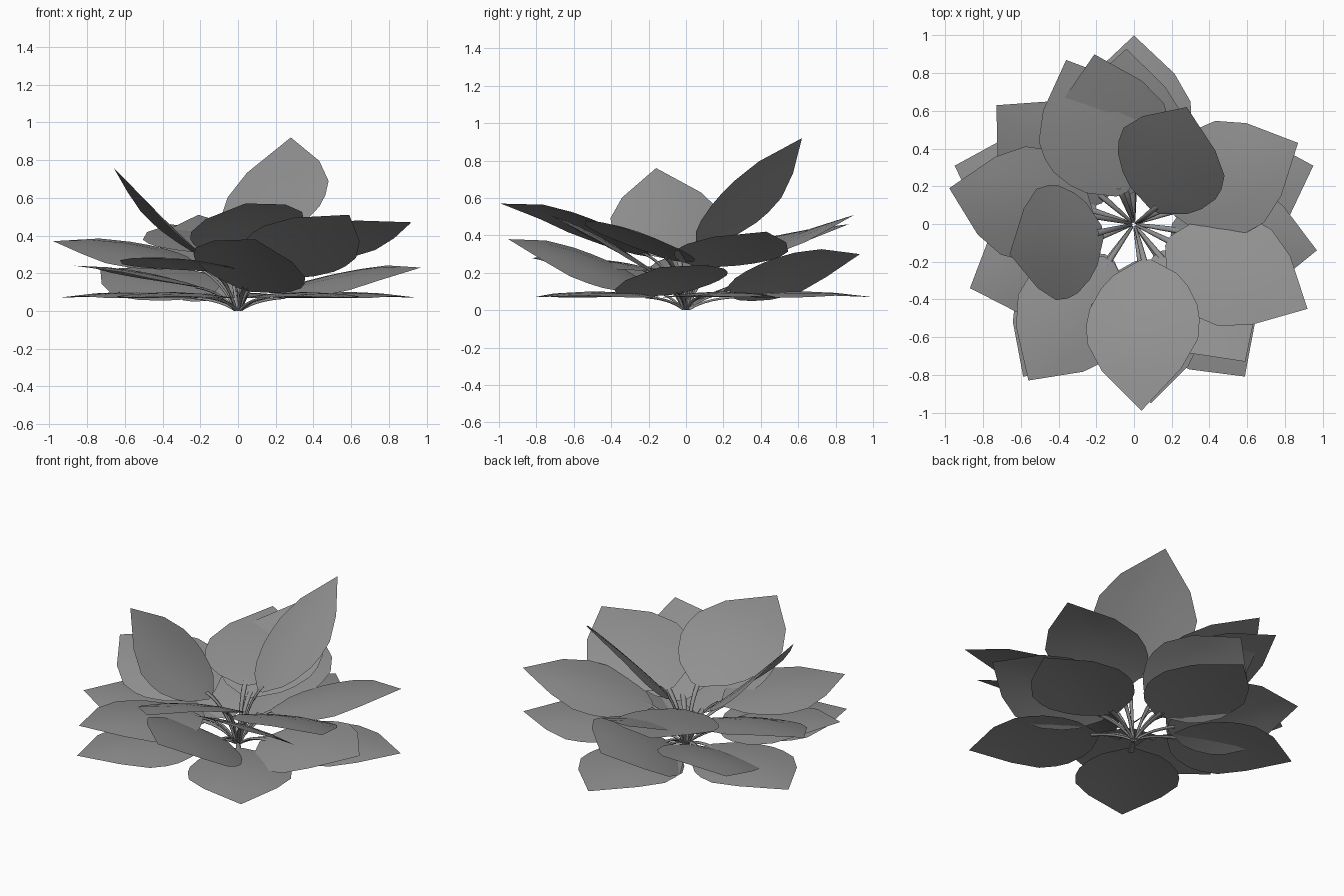
import bpy, math
from mathutils import Vector, Matrix

cube = bpy.data.objects.get("Cube")
if cube:
    bpy.data.objects.remove(cube, do_unlink=True)

leaf_grey = bpy.data.materials.new("leaf grey")
leaf_grey.use_nodes = True
GREY = (0.28, 0.28, 0.28, 1)
leaf_grey.diffuse_color = GREY
leaf_grey.node_tree.nodes["Principled BSDF"].inputs["Base Color"].default_value = GREY

# half outline of a leaf: distance along the leaf, half width
OUTLINE = [(0, .03), (.1, .17), (.19, .235), (.32, .29), (.42, .305),
           (.55, .3), (.74, .215)]
COLUMNS = (-1, -.5, 0, .5, 1)


def finish(name, verts, faces):
    mesh = bpy.data.meshes.new(name)
    mesh.from_pydata(verts, [], faces)
    mesh.materials.append(leaf_grey)
    mesh.update()
    mesh.shade_smooth()
    obj = bpy.data.objects.new(name, mesh)
    bpy.context.collection.objects.link(obj)


def blade(name, base, tip, roll, arch):
    """Bowed leaf from base to tip, rolled about its own length."""
    along = tip - base
    u = along.normalized()
    side = Vector((0, 0, 1)).cross(u).normalized()
    side = Matrix.Rotation(math.radians(roll), 3, u) @ side
    up = u.cross(side)
    verts, faces = [], []
    for t, w in OUTLINE:
        for c in COLUMNS:
            lift = arch * 4 * t * (1 - t) - .03 * (c * w / .3) ** 2
            verts.append(base + along * t + side * c * w + up * lift)
    verts.append(tip)
    n = len(COLUMNS)
    rows = len(OUTLINE)
    for r in range(rows - 1):
        for c in range(n - 1):
            a = r * n + c
            faces.append((a, a + n, a + n + 1, a + 1))
    last = (rows - 1) * n
    faces += [(last + c, rows * n, last + c + 1) for c in range(n - 1)]
    finish(name, verts, faces)


def stalk(name, base, tip):
    """Curved flattened stalk from the root to the leaf base."""
    out = (tip - base).normalized()
    root = Vector((base.x * .08, base.y * .08, .005))
    bend = Vector((base.x * .45, base.y * .45, base.z * .85))
    end = base + out * .04
    steps, sides = 7, 6
    across = Vector((-base.y, base.x, 0)).normalized()
    verts, faces = [], []
    for i in range(steps + 1):
        t = i / steps
        p = root * (1 - t) ** 2 + bend * 2 * t * (1 - t) + end * t * t
        d = ((bend - root) * (1 - t) + (end - bend) * t).normalized()
        n = d.cross(across)
        for k in range(sides):
            a = k * math.tau / sides
            verts.append(p + across * math.cos(a) * (.007 + .01 * t) + n * math.sin(a) * .007)
    for i in range(steps):
        for k in range(sides):
            a, b = i * sides + k, i * sides + (k + 1) % sides
            faces.append((a, b, b + sides, a + sides))
    finish(name, verts, faces)


def leaf(name, tip, height, reach=.2, swing=0, roll=0, arch=.03):
    """Leaf on its stalk; swing turns the leaf base about the root."""
    tip = Vector(tip)
    angle = math.atan2(tip.y, tip.x) + math.radians(swing)
    base = Vector((reach * math.cos(angle), reach * math.sin(angle), height))
    blade(name, base, tip, roll, arch)
    stalk(name + "_stalk", base, tip)


# even ring of leaves lying near the ground
for i in range(5):
    a = math.tau * (i / 5 + 1 / 4)
    leaf(f"ground_leaf_{i + 1}", (math.cos(a), math.sin(a), .07), height=.07, reach=.22)

# low ring, most of it tilted to one side
leaf("low_leaf_back", (-.04, .93, .3), height=.09, roll=-21)
leaf("low_leaf_back_right", (-.73, .63, .22), height=.08, roll=-13)
leaf("low_leaf_right", (-.87, -.34, .24), height=.12, roll=-3)
leaf("low_leaf_front", (.09, -.95, .38), height=.11, swing=5, roll=-16)
leaf("low_leaf_left", (.97, -.14, .23), height=.09, roll=11)

# middle ring
leaf("middle_leaf_right", (-.98, .19, .37), height=.24, reach=.23, roll=-11)
leaf("middle_leaf_front_right", (-.56, -.83, .28), height=.21, reach=.23)
leaf("middle_leaf_front_left", (.59, -.73, .51), height=.19, roll=-18)
leaf("middle_leaf_back_left", (.87, .43, .42), height=.23, roll=-4)
leaf("middle_leaf_back", (-.36, .87, .46), height=.3, reach=.17, arch=.02)

# upper ring
leaf("upper_leaf_back", (-.21, .9, .51), height=.23, reach=.16, arch=.01)
leaf("upper_leaf_front", (.04, -.99, .57), height=.29, swing=16, roll=11, arch=.06)
leaf("upper_leaf_left", (.92, -.45, .47), height=.27, roll=-13, arch=.04)

# steep leaves at the crown
leaf("crown_leaf_back", (.28, .62, .92), height=.34, reach=.13, swing=-35, roll=-12, arch=.01)
leaf("crown_leaf_right", (-.66, -.16, .76), height=.27, reach=.17, roll=-5, arch=-.01)
